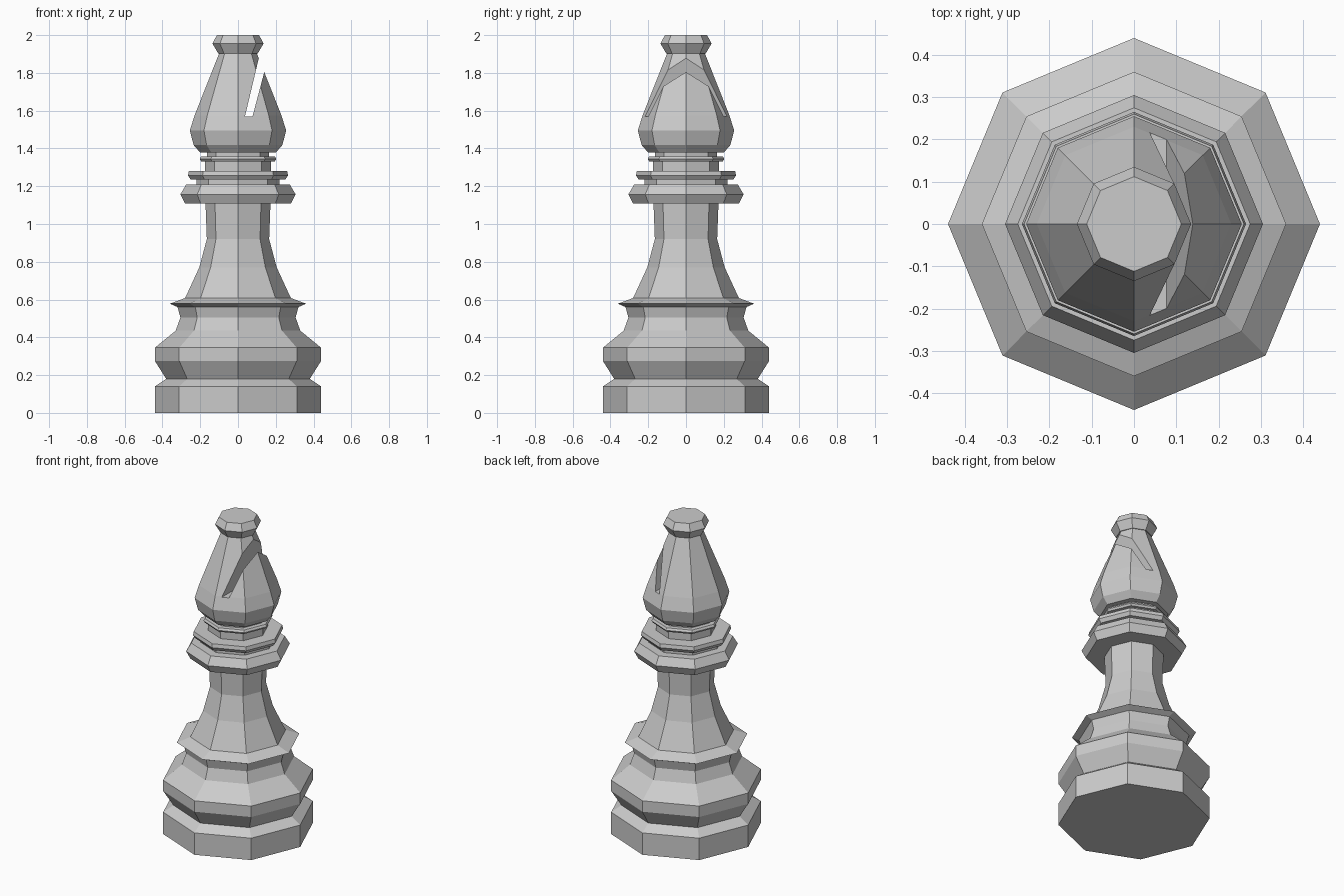
import bpy, bmesh
from math import cos, sin, pi

if "Cube" in bpy.data.objects:
    bpy.data.objects.remove(bpy.data.objects["Cube"])

SIDES = 8

def mesh_object(name, bm):
    bmesh.ops.recalc_face_normals(bm, faces=bm.faces)
    me = bpy.data.meshes.new(name)
    bm.to_mesh(me)
    bm.free()
    ob = bpy.data.objects.new(name, me)
    bpy.context.collection.objects.link(ob)
    return ob

def lathe(name, profile):
    """Closed eight-sided solid from (radius, z) points, bottom to top."""
    bm = bmesh.new()
    rings = [[bm.verts.new((r * cos(2 * pi * i / SIDES), r * sin(2 * pi * i / SIDES), z))
              for i in range(SIDES)] for r, z in profile]
    for a, b in zip(rings, rings[1:]):
        for i in range(SIDES):
            j = (i + 1) % SIDES
            bm.faces.new((a[i], a[j], b[j], b[i]))
    bm.faces.new(rings[0][::-1])
    bm.faces.new(rings[-1])
    return mesh_object(name, bm)

# Stepped foot, flared rim, stem, collars and neck in one continuous turning
lathe("base_and_stem", [
    (0.44, 0), (0.44, 0.14), (0.38, 0.18), (0.44, 0.275), (0.44, 0.345),
    (0.33, 0.435), (0.305, 0.505), (0.32, 0.56), (0.36, 0.578), (0.28, 0.608),
    (0.205, 0.77), (0.165, 0.92), (0.172, 1.108),
    (0.28, 1.108), (0.305, 1.157), (0.275, 1.208),
    (0.22, 1.208), (0.22, 1.235), (0.25, 1.235), (0.265, 1.257), (0.26, 1.28),
    (0.175, 1.28), (0.175, 1.332), (0.195, 1.332), (0.203, 1.344), (0.195, 1.357),
    (0.165, 1.357), (0.165, 1.378)])

# Head
head = lathe("head", [
    (0.2, 1.378), (0.235, 1.418), (0.255, 1.495), (0.23, 1.575), (0.1, 1.903)])

# Top knob
lathe("knob", [(0.105, 1.903), (0.135, 1.955), (0.112, 2.0)])

# Slanted slit cut through the head
bm = bmesh.new()
outline = [(0.037, 1.57), (0.077, 1.57), (0.191, 2.0), (0.139, 2.0)]
face = bm.faces.new([bm.verts.new((x, -0.5, z)) for x, z in outline])
ext = bmesh.ops.extrude_face_region(bm, geom=[face])
bmesh.ops.translate(bm, vec=(0, 1, 0),
                    verts=[v for v in ext["geom"] if isinstance(v, bmesh.types.BMVert)])
cutter = mesh_object("slit_cutter", bm)

mod = head.modifiers.new("slit", "BOOLEAN")
mod.operation = "DIFFERENCE"
mod.solver = "EXACT"
mod.object = cutter
bpy.context.view_layer.objects.active = head
head.select_set(True)
bpy.ops.object.modifier_apply(modifier="slit")
bpy.data.objects.remove(cutter)
